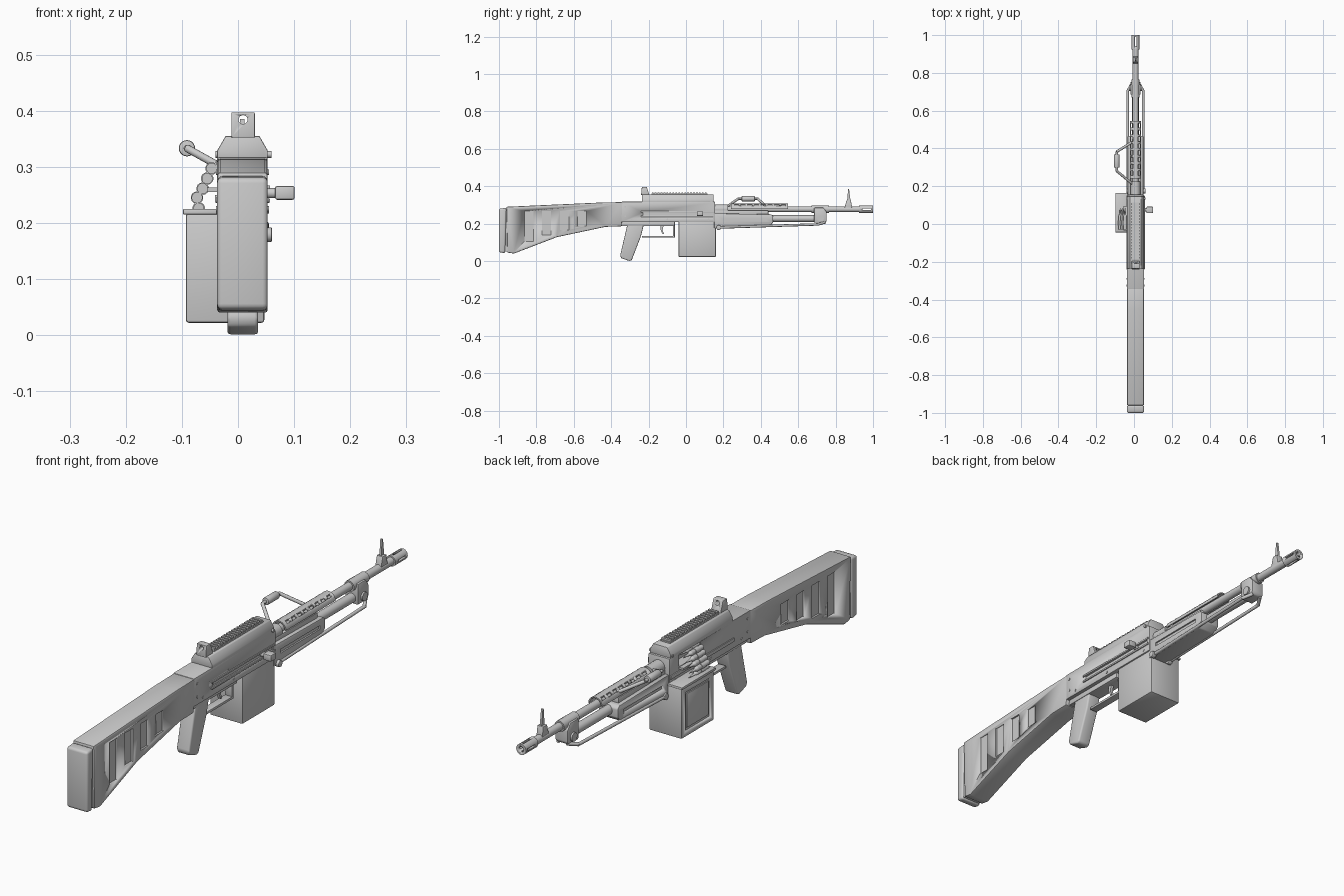
import bpy, bmesh, math
from mathutils import Vector

CX = 0.008  # centre line of the barrel and receiver


def finish(name, bm, bevel=0.0, seg=2):
    bmesh.ops.recalc_face_normals(bm, faces=bm.faces[:])
    me = bpy.data.meshes.new(name)
    bm.to_mesh(me)
    bm.free()
    ob = bpy.data.objects.new(name, me)
    bpy.context.collection.objects.link(ob)
    bpy.context.view_layer.objects.active = ob
    ob.select_set(True)
    if bevel:
        m = ob.modifiers.new("bevel", 'BEVEL')
        m.width, m.segments, m.limit_method = bevel, seg, 'ANGLE'
        bpy.ops.object.modifier_apply(modifier="bevel")
    bpy.ops.object.shade_smooth_by_angle(angle=math.radians(35))
    ob.select_set(False)
    return ob


def prism(name, pts, a, b, axis='x', bevel=0.0, seg=2):
    """Extrude a (y,z) profile along x, or an (x,z) profile along y."""
    bm = bmesh.new()
    put = (lambda p, t: (t, p[0], p[1])) if axis == 'x' else (lambda p, t: (p[0], t, p[1]))
    lo = [bm.verts.new(put(p, a)) for p in pts]
    hi = [bm.verts.new(put(p, b)) for p in pts]
    bm.faces.new(lo)
    bm.faces.new(hi[::-1])
    n = len(pts)
    for i in range(n):
        bm.faces.new((lo[i], hi[i], hi[(i + 1) % n], lo[(i + 1) % n]))
    return finish(name, bm, bevel, seg)


def boxes(name, items, bevel=0.0):
    """One object from boxes given as (x0,x1, y0,y1, z0,z1)."""
    bm = bmesh.new()
    for x0, x1, y0, y1, z0, z1 in items:
        for v in bmesh.ops.create_cube(bm, size=1)['verts']:
            v.co = Vector(((x0 + x1) / 2 + v.co.x * (x1 - x0), (y0 + y1) / 2 + v.co.y * (y1 - y0),
                           (z0 + z1) / 2 + v.co.z * (z1 - z0)))
    return finish(name, bm, bevel)


def rod(name, p, q, r, r2=None, n=20, bevel=0.0):
    p, q = Vector(p), Vector(q)
    bm = bmesh.new()
    bmesh.ops.create_cone(bm, cap_ends=True, segments=n, radius1=r, radius2=r if r2 is None else r2,
                          depth=(q - p).length)
    rot = Vector((0, 0, 1)).rotation_difference(q - p).to_matrix()
    for v in bm.verts:
        v.co = rot @ v.co + (p + q) / 2
    return finish(name, bm, bevel)


def cut(ob, cutter):
    m = ob.modifiers.new("cut", 'BOOLEAN')
    m.operation, m.object, m.solver = 'DIFFERENCE', cutter, 'EXACT'
    bpy.context.view_layer.objects.active = ob
    bpy.ops.object.modifier_apply(modifier="cut")
    bpy.data.objects.remove(cutter)


def sides(o, d):
    """x ranges of a shallow pair of cuts at both faces of half width o."""
    return [(CX + o - d, CX + o + 0.02), (CX - o - 0.02, CX - o + d)]


# Stock with vertical grooves, and butt pad
stock = prism("stock", [(-0.96, 0.29), (-0.955, 0.045), (-0.92, 0.04), (-0.69, 0.128), (-0.43, 0.183),
                        (-0.345, 0.185), (-0.335, 0.315), (-0.45, 0.313)], -0.037, 0.053, bevel=0.005)
grooves = [(a, b, y - 0.024, y + 0.024, zb, 0.268) for a, b in sides(0.045, 0.007)
           for y, zb in ((-0.84, 0.105), (-0.745, 0.14), (-0.65, 0.165), (-0.555, 0.187))]
cut(stock, boxes("groove_cutter", grooves))
prism("butt_pad", [(-1.0, 0.047), (-0.967, 0.042), (-0.96, 0.284), (-1.0, 0.28)],
      -0.037, 0.053, bevel=0.009, seg=3)
boxes("butt_pad_seam", [(-0.03, 0.046, -0.972, -0.95, 0.05, 0.28)])

# Receiver with feed opening and side channel
rec = boxes("receiver", [(-0.037, 0.053, -0.345, 0.155, 0.208, 0.317)], 0.003)
cut(rec, boxes("feed_cutter", [(-0.06, 0.0, -0.035, 0.095, 0.265, 0.312),
                               (0.048, 0.07, -0.23, 0.14, 0.244, 0.26)]))
boxes("receiver_rail", [(0.05, 0.057, -0.24, 0.15, 0.26, 0.267), (0.05, 0.057, -0.24, 0.15, 0.236, 0.243),
                        (-0.041, -0.03, -0.24, 0.15, 0.236, 0.25)], 0.001)
boxes("feed_tray", [(-0.055, -0.03, -0.035, 0.095, 0.255, 0.263)])
for i, (y, z) in enumerate([(-0.325, 0.29), (-0.325, 0.24), (-0.29, 0.225), (-0.1, 0.222), (0.12, 0.222)]):
    rod(f"receiver_pin_{i}", (-0.039, y, z), (0.055, y, z), 0.005, n=12)

# Top cover, ribbed rail, hinge pin and rear sight
prism("top_cover", [(-0.037, 0.313), (0.053, 0.313), (0.053, 0.329), (0.038, 0.355), (-0.022, 0.355),
                    (-0.037, 0.329)], -0.235, 0.147, 'y', 0.002)
boxes("cover_rail", [(-0.012, 0.028, -0.185, 0.115, 0.352, 0.36)] +
      [(-0.012, 0.028, -0.183 + i * 0.0158, -0.174 + i * 0.0158, 0.36, 0.367) for i in range(19)])
rod("cover_hinge", (-0.04, 0.135, 0.322), (0.06, 0.135, 0.322), 0.006, n=12)
sight = prism("rear_sight", [(-0.24, 0.352), (-0.195, 0.352), (-0.21, 0.397), (-0.236, 0.397)],
              -0.012, 0.03, bevel=0.002)
cut(sight, rod("sight_cutter", (0.009, -0.3, 0.384), (0.009, -0.1, 0.384), 0.008))

# Charging handle
rod("charging_shaft", (0.045, 0.075, 0.253), (0.075, 0.075, 0.253), 0.009)
boxes("charging_knob", [(0.066, 0.101, 0.058, 0.092, 0.241, 0.266)], 0.004)

# Pistol grip, trigger group and guard
prism("pistol_grip", [(-0.31, 0.21), (-0.352, 0.03), (-0.346, 0.015), (-0.302, 0.0), (-0.29, 0.005),
                      (-0.24, 0.135), (-0.222, 0.21)], -0.019, 0.036, bevel=0.008, seg=3)
boxes("trigger_housing", [(-0.022, 0.038, -0.345, -0.06, 0.188, 0.212)], 0.002)
boxes("trigger_guard", [(-0.008, 0.024, -0.235, -0.06, 0.125, 0.135), (-0.008, 0.024, -0.07, -0.06, 0.13, 0.2)],
      0.002)
prism("trigger", [(-0.135, 0.19), (-0.12, 0.19), (-0.125, 0.165), (-0.118, 0.145), (-0.126, 0.145),
                  (-0.135, 0.165)], 0.002, 0.014)

# Ammunition box with lid and inset side panel
ammo = boxes("ammo_box", [(-0.093, 0.047, -0.04, 0.16, 0.022, 0.217)], 0.005)
cut(ammo, boxes("panel_cutter", [(-0.12, -0.089, -0.015, 0.135, 0.045, 0.195)]))
boxes("ammo_box_panel", [(-0.093, -0.08, -0.006, 0.126, 0.054, 0.186)], 0.002)
boxes("ammo_box_lid", [(-0.098, -0.035, -0.044, 0.164, 0.215, 0.225)], 0.002)

# Belt of cartridges with links
belt = [(-0.03, 0.304), (-0.047, 0.297), (-0.055, 0.279), (-0.063, 0.261), (-0.073, 0.245), (-0.07, 0.226)]
for i, (x, z) in enumerate(belt):
    rod(f"cartridge_{i}", (x, -0.03, z), (x, 0.04, z), 0.0098, n=14)
    rod(f"cartridge_neck_{i}", (x, 0.04, z), (x, 0.05, z), 0.0098, 0.0055, n=14)
    rod(f"bullet_{i}", (x, 0.05, z), (x, 0.085, z), 0.0055, 0.001, n=14)
    rod(f"belt_link_{i}", (x, -0.008, z), (x, 0.018, z), 0.0112, n=14)

# Barrel with slotted flash hider
rod("barrel_collar", (CX, 0.15, 0.277), (CX, 0.225, 0.277), 0.026)
rod("barrel", (CX, 0.15, 0.277), (CX, 0.94, 0.277), 0.0155, n=24)
hider = rod("flash_hider", (CX, 0.925, 0.277), (CX, 1.0, 0.277), 0.021, n=24)
cut(hider, rod("bore_cutter", (CX, 0.94, 0.277), (CX, 1.1, 0.277), 0.011))
cut(hider, boxes("slot_cutter_a", [(CX - 0.05, CX + 0.05, 0.943, 0.99, 0.273, 0.281)]))
cut(hider, boxes("slot_cutter_b", [(CX - 0.004, CX + 0.004, 0.943, 0.99, 0.23, 0.33)]))

# Slotted heat shield over the barrel
arc = [math.pi * i / 12 for i in range(13)]
ring = [(CX + 0.03 * math.cos(a), 0.277 + 0.03 * math.sin(a)) for a in arc]
ring += [(CX + 0.025 * math.cos(a), 0.277 + 0.025 * math.sin(a)) for a in arc[::-1]]
shield = prism("heat_shield", ring, 0.24, 0.545, 'y')
cut(shield, boxes("vent_cutter", [(CX + s * 0.018 - 0.005, CX + s * 0.018 + 0.005, 0.258 + i * 0.036,
                                   0.28 + i * 0.036, 0.28, 0.33) for s in (-1, 1) for i in range(8)]))

# Handguard with side grooves
guard = prism("handguard", [(0.15, 0.175), (0.44, 0.183), (0.466, 0.205), (0.466, 0.24), (0.455, 0.25),
                            (0.15, 0.255)], -0.034, 0.05, bevel=0.004)
cut(guard, boxes("handguard_cutter", [(a, b, 0.19, 0.43, 0.212, 0.227) for a, b in sides(0.042, 0.006)]))
boxes("barrel_bed", [(-0.018, 0.034, 0.15, 0.44, 0.245, 0.27)], 0.003)

# Gas cylinder and gas block
rod("gas_cylinder", (CX, 0.45, 0.227), (CX, 0.7, 0.227), 0.018)
prism("gas_block", [(0.685, 0.205), (0.745, 0.205), (0.752, 0.215), (0.752, 0.262), (0.735, 0.285),
                    (0.685, 0.285)], -0.019, 0.035, bevel=0.004)
rod("gas_plug", (-0.026, 0.72, 0.227), (0.042, 0.72, 0.227), 0.017)
rod("barrel_band", (CX, 0.67, 0.277), (CX, 0.765, 0.277), 0.021)

# Folded support legs with feet on both sides
for s, tag in ((-1, "left"), (1, "right")):
    x = CX + s * 0.041
    rod(f"support_leg_{tag}", (x, 0.17, 0.179), (x, 0.71, 0.196), 0.0065, n=12)
    rod(f"support_leg_joint_{tag}", (x, 0.705, 0.196), (CX + s * 0.018, 0.745, 0.207), 0.007, n=12)
    rod(f"support_foot_{tag}", (x - 0.007, 0.175, 0.179), (x + 0.012, 0.175, 0.179), 0.013, n=16, bevel=0.003)

# Front sight
prism("front_sight_base", [(0.845, 0.275), (0.89, 0.275), (0.882, 0.323), (0.858, 0.323)], -0.005, 0.021,
      bevel=0.002)
prism("front_sight_blade", [(0.861, 0.32), (0.88, 0.32), (0.872, 0.385), (0.867, 0.385)], 0.004, 0.012)

# Carry handle
grip = (-0.091, 0.333)
rod("carry_handle_grip", (grip[0], 0.298, grip[1]), (grip[0], 0.368, grip[1]), 0.0145, bevel=0.003)
rod("carry_handle_core", (grip[0], 0.278, grip[1]), (grip[0], 0.385, grip[1]), 0.006, n=12)
rod("carry_handle_arm_rear", (grip[0], 0.28, grip[1]), (-0.008, 0.212, 0.287), 0.0068, n=12)
rod("carry_handle_arm_front", (grip[0], 0.383, grip[1]), (-0.008, 0.435, 0.287), 0.0068, n=12)
